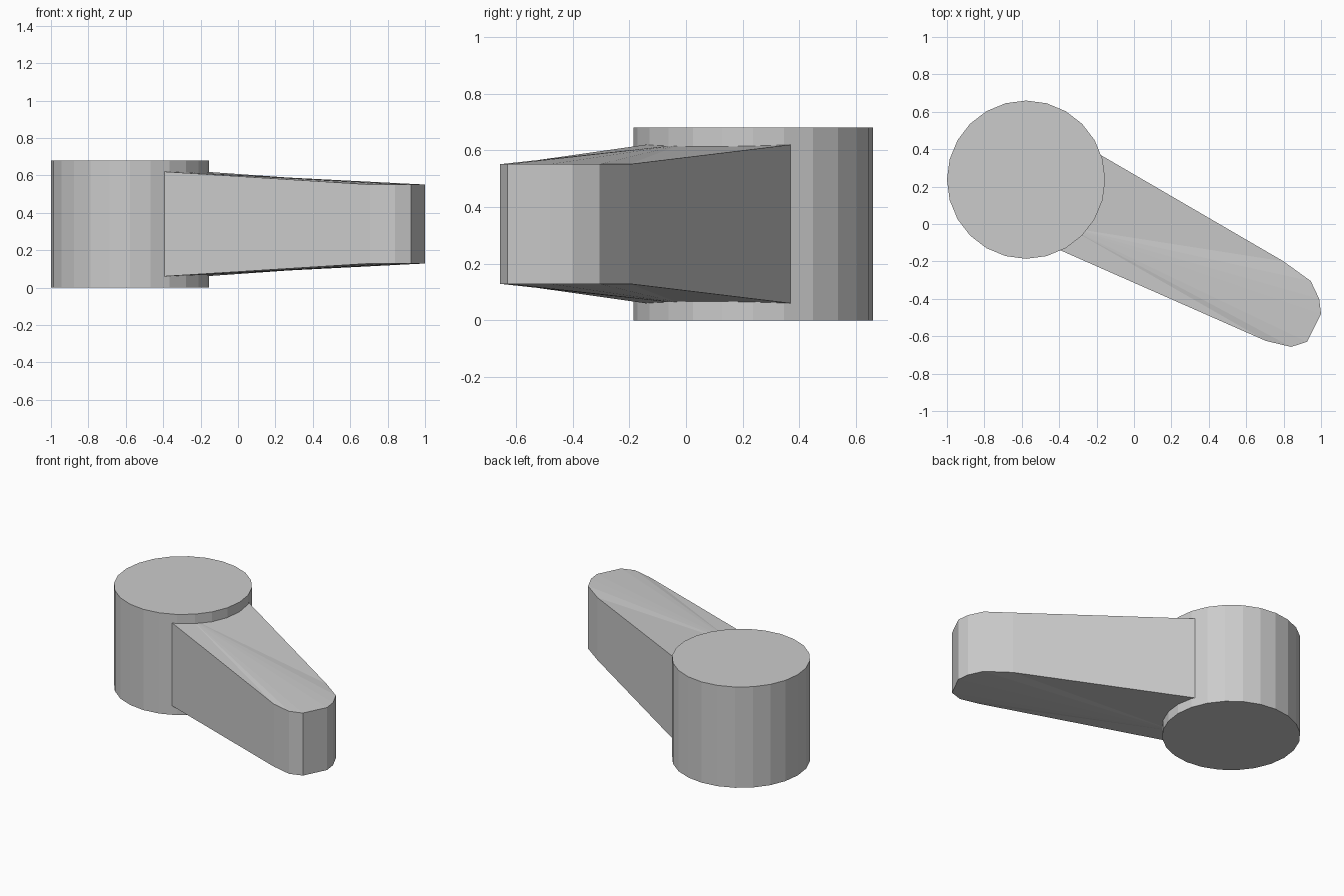
import bpy
import bmesh

# Remove the default cube
cube = bpy.data.objects.get("Cube")
if cube:
    bpy.data.objects.remove(cube, do_unlink=True)

grey = bpy.data.materials.new("plain grey")
grey.use_nodes = True
colour = (0.6, 0.6, 0.6, 1)
grey.diffuse_color = colour
grey.node_tree.nodes["Principled BSDF"].inputs["Base Color"].default_value = colour

MID = 0.34  # both parts are symmetric about this height


def add_object(name, bm):
    bmesh.ops.recalc_face_normals(bm, faces=bm.faces[:])
    mesh = bpy.data.meshes.new(name)
    bm.to_mesh(mesh)
    bm.free()
    mesh.materials.append(grey)
    obj = bpy.data.objects.new(name, mesh)
    bpy.context.collection.objects.link(obj)
    return obj


# Hub: upright faceted drum
bm = bmesh.new()
bmesh.ops.create_cone(bm, cap_ends=True, segments=24, radius1=0.423,
                      radius2=0.423, depth=2 * MID)
bmesh.ops.translate(bm, verts=bm.verts[:], vec=(-0.577, 0.237, MID))
add_object("hub", bm)

# Lever arm: tapers from a root chord inside the hub to a rounded tip
root = [(-0.395, -0.14), (-0.35, -0.02), (-0.18, 0.37)]
tip = [(0.80, -0.20), (0.945, -0.305), (0.99, -0.40), (1.0, -0.48),
       (0.925, -0.63), (0.84, -0.657), (0.705, -0.625)]
outline = [(x, y, 0.28) for x, y in root] + [(x, y, 0.211) for x, y in tip]

bm = bmesh.new()
top = [bm.verts.new((x, y, MID + h)) for x, y, h in outline]
bottom = [bm.verts.new((x, y, MID - h)) for x, y, h in outline]
count = len(outline)
for i in range(count):
    j = (i + 1) % count
    bm.faces.new((top[i], top[j], bottom[j], bottom[i]))
    # Sloped top and bottom fan out from the middle root point
    if 1 not in (i, j):
        for ring in (top, bottom):
            bm.faces.new((ring[1], ring[i], ring[j]))

# Fan triangles touching the middle root point along the root chord
bm.normal_update()
for ring in (top, bottom):
    for a, b in ((0, 1), (1, 2)):
        edge = bm.edges.get((ring[a], ring[b]))
        assert edge is not None and len(edge.link_faces) == 2
add_object("lever_arm", bm)
